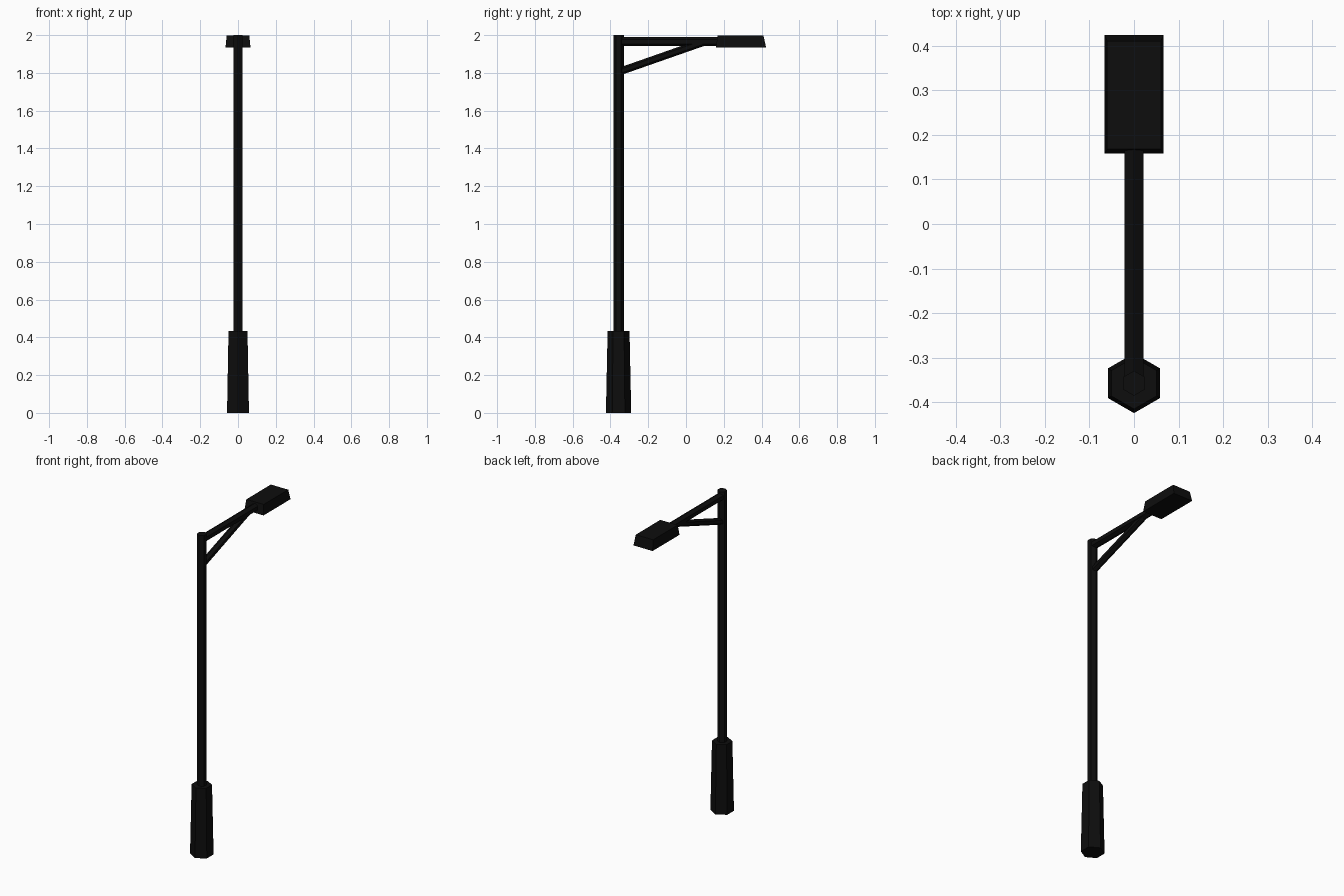
import bpy, bmesh, math
from mathutils import Vector

if "Cube" in bpy.data.objects:
    bpy.data.objects.remove(bpy.data.objects["Cube"])

metal = bpy.data.materials.new("black metal")
metal.diffuse_color = (0.004, 0.004, 0.004, 1)
metal.use_nodes = True
metal.node_tree.nodes["Principled BSDF"].inputs["Base Color"].default_value = metal.diffuse_color

POLE_Y = -0.357


def finish(name, bm):
    bmesh.ops.recalc_face_normals(bm, faces=bm.faces)
    me = bpy.data.meshes.new(name)
    bm.to_mesh(me)
    bm.free()
    me.materials.append(metal)
    ob = bpy.data.objects.new(name, me)
    bpy.context.collection.objects.link(ob)
    return ob


def loft(name, low, high):
    """Closed solid between two matching rings of points."""
    bm = bmesh.new()
    a = [bm.verts.new(p) for p in low]
    b = [bm.verts.new(p) for p in high]
    n = len(a)
    for i in range(n):
        j = (i + 1) % n
        bm.faces.new((a[i], a[j], b[j], b[i]))
    bm.faces.new(a[::-1])
    bm.faces.new(b)
    return finish(name, bm)


def hex_bar(name, start, end, r0, r1):
    """Six-sided bar in the x = 0 plane, flat faces towards +x and -x."""
    start, end = Vector(start), Vector(end)
    u = Vector((1, 0, 0))
    v = (end - start).normalized().cross(u)
    ring = [u * math.sin(i * math.pi / 3) + v * math.cos(i * math.pi / 3) for i in range(6)]
    return loft(name, [start + d * r0 for d in ring], [end + d * r1 for d in ring])


def rect(hx, y0, y1, z):
    return [(-hx, y0, z), (hx, y0, z), (hx, y1, z), (-hx, y1, z)]


# Tapered base and pole
hex_bar("base", (0, POLE_Y, 0), (0, POLE_Y, 0.434), 0.067, 0.058)
hex_bar("pole", (0, POLE_Y, 0.40), (0, POLE_Y, 2.0), 0.028, 0.028)

# Horizontal arm and diagonal brace
hex_bar("arm", (0, POLE_Y, 1.966), (0, 0.20, 1.966), 0.024, 0.024)
hex_bar("brace", (0, POLE_Y + 0.005, 1.807), (0, 0.085, 1.96), 0.02, 0.02)

# Lamp head, wider at the bottom
loft("lamp_head", rect(0.066, 0.158, 0.424, 1.935), rect(0.060, 0.168, 0.410, 1.998))
